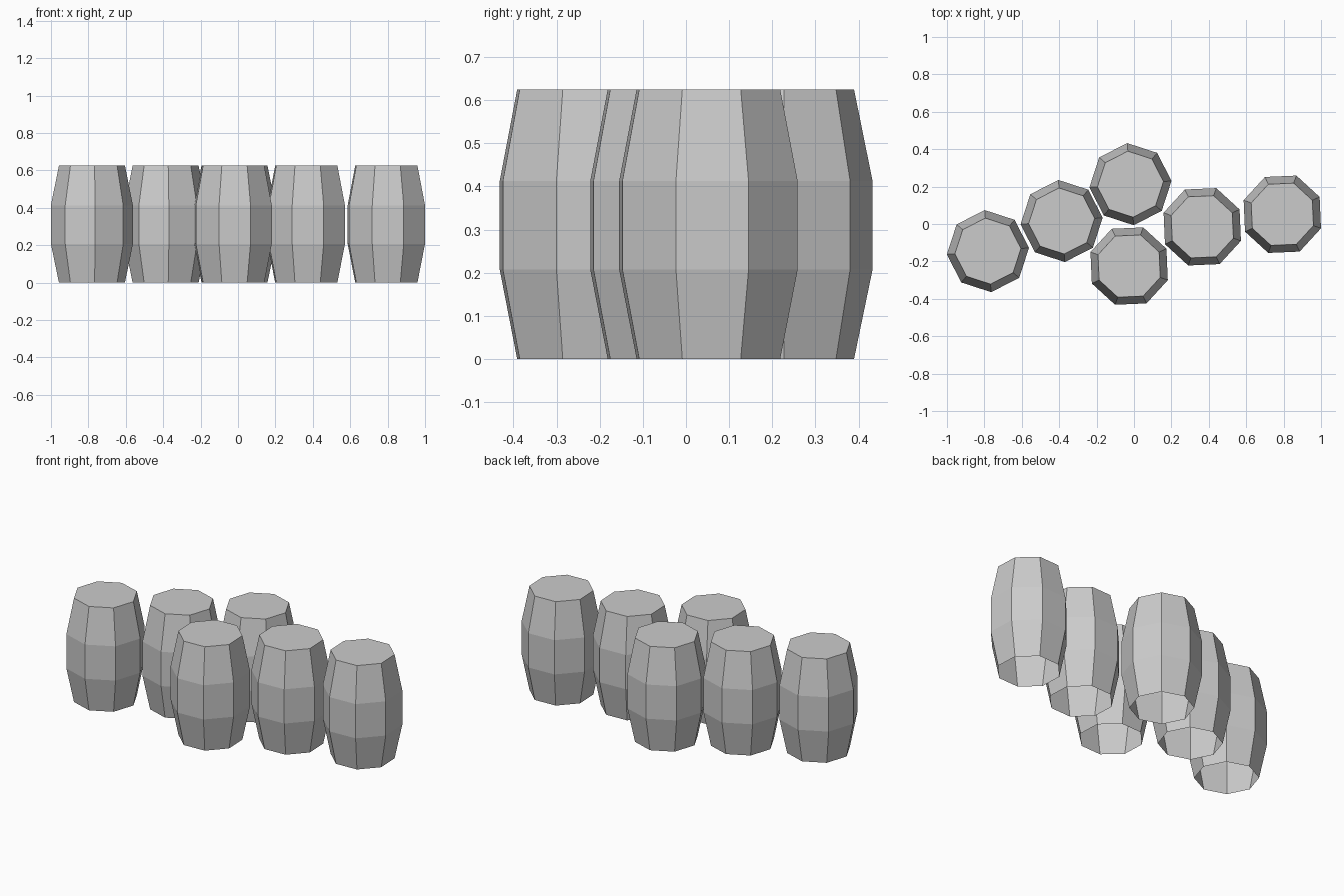
import bpy, bmesh
from math import radians, cos, sin, tau

if "Cube" in bpy.data.objects:
    bpy.data.objects.remove(bpy.data.objects["Cube"])

SIDES = 8
# barrel profile: (radius, height), open underneath
PROFILE = [(0.177, 0.0), (0.22, 0.207), (0.22, 0.413), (0.177, 0.625)]


def barrel(name, x, y, turn):
    bm = bmesh.new()
    rings = []
    for r, z in PROFILE:
        rings.append([bm.verts.new((r * cos(i * tau / SIDES), r * sin(i * tau / SIDES), z))
                      for i in range(SIDES)])
    # stave walls
    for lo, hi in zip(rings, rings[1:]):
        for i in range(SIDES):
            j = (i + 1) % SIDES
            bm.faces.new((lo[i], lo[j], hi[j], hi[i]))
    # flat lid
    bm.faces.new(rings[-1])
    mesh = bpy.data.meshes.new(name)
    bm.to_mesh(mesh)
    bm.free()
    obj = bpy.data.objects.new(name, mesh)
    obj.location = (x, y, 0)
    obj.rotation_euler.z = radians(turn)
    bpy.context.collection.objects.link(obj)


# back-left row, then front-right row (each row shares one turn)
ROWS = {
    "back_barrel": (4.5, [(-0.781, -0.145), (-0.387, 0.016), (-0.019, 0.213)]),
    "front_barrel": (25, [(-0.026, -0.225), (0.365, -0.015), (0.793, 0.052)]),
}
for name, (turn, spots) in ROWS.items():
    for n, (x, y) in enumerate(spots, 1):
        barrel(f"{name}_{n}", x, y, turn)
